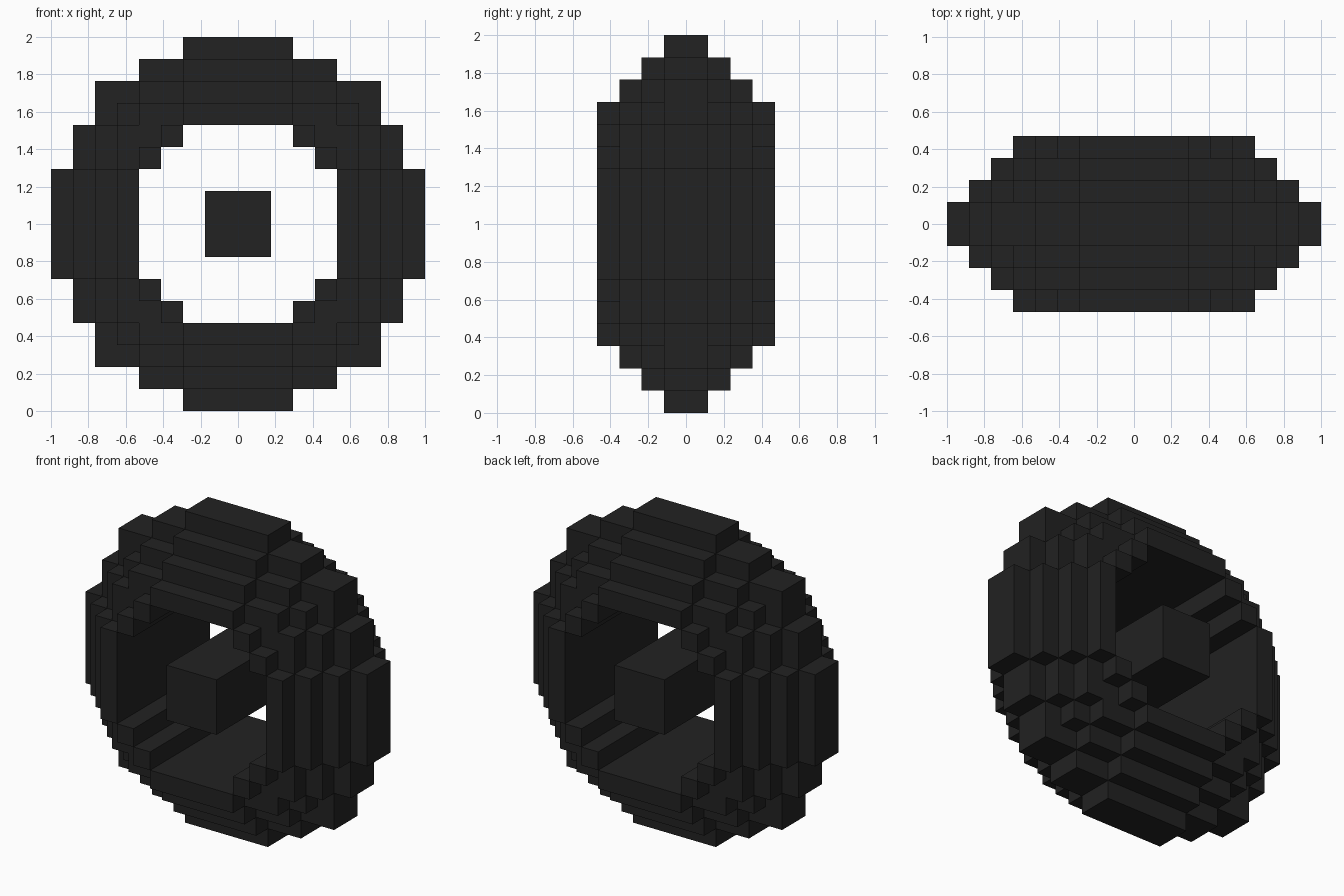
import bpy, bmesh
from mathutils import Vector

if "Cube" in bpy.data.objects:
    bpy.data.objects.remove(bpy.data.objects["Cube"])

U = 2 / 17            # block size
HALF_DEPTH = 4        # blocks each side of y = 0

rubber = bpy.data.materials.new("black rubber")
rubber.diffuse_color = (0.016, 0.016, 0.016, 1)
rubber.use_nodes = True
rubber.node_tree.nodes["Principled BSDF"].inputs["Base Color"].default_value = rubber.diffuse_color


def build_blocks(name, cells):
    """Closed skin around a set of (x, y, z) block cells; only outer faces are made."""
    bm = bmesh.new()
    for c in cells:
        # x and z cells are centred on integers, y cells on half integers
        centre = Vector((c[0], c[1] + 0.5, c[2]))
        for axis in range(3):
            for sign in (-1, 1):
                n = list(c)
                n[axis] += sign
                if tuple(n) in cells:
                    continue
                d, a, b = Vector(), Vector(), Vector()
                d[axis] = sign * 0.5
                a[(axis + 1) % 3] = 0.5
                b[(axis + 2) % 3] = 0.5 * sign
                corners = (d - a - b, d + a - b, d + a + b, d - a + b)
                bm.faces.new([bm.verts.new((centre + k) * U + Vector((0, 0, 1)))
                              for k in corners])
    bmesh.ops.remove_doubles(bm, verts=bm.verts, dist=U * 0.01)
    mesh = bpy.data.meshes.new(name)
    bm.to_mesh(mesh)
    bm.free()
    mesh.materials.append(rubber)
    obj = bpy.data.objects.new(name, mesh)
    bpy.context.collection.objects.link(obj)
    return obj


# Tyre: block discs that shrink by one block per layer away from the middle,
# with a straight round hole through them
tyre = set()
for y in range(-HALF_DEPTH, HALF_DEPTH):
    layer = y if y >= 0 else -y - 1
    outer = 8.5 - layer
    for x in range(-8, 9):
        for z in range(-8, 9):
            if 4.5 ** 2 < x * x + z * z <= outer ** 2:
                tyre.add((x, y, z))
build_blocks("tyre", tyre)

# Square axle bar floating in the hole, full depth
build_blocks("axle", {(x, y, z) for x in (-1, 0, 1) for z in (-1, 0, 1)
                      for y in range(-HALF_DEPTH, HALF_DEPTH)})
